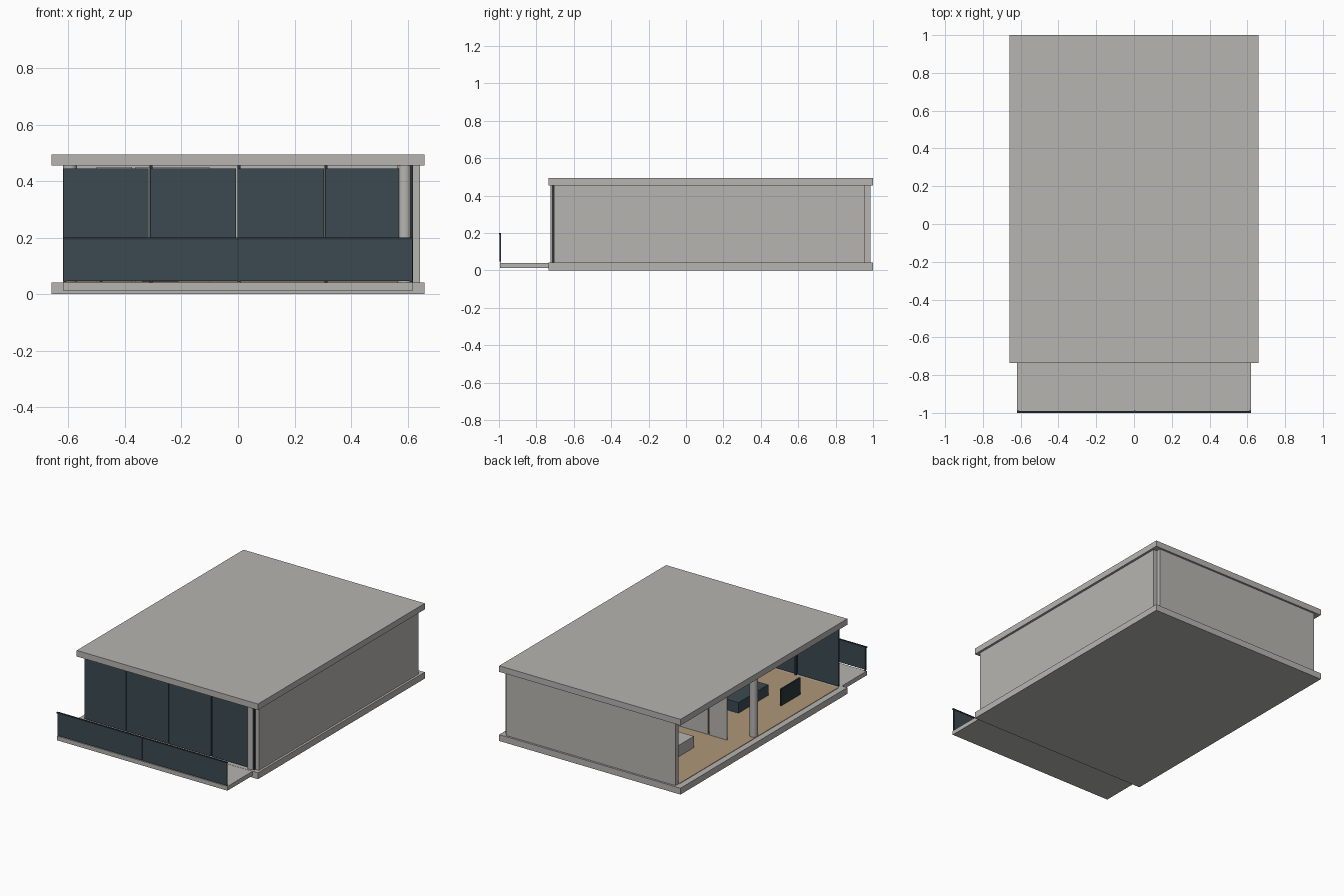
import bpy

if "Cube" in bpy.data.objects:
    bpy.data.objects.remove(bpy.data.objects["Cube"])


def material(name, color):
    m = bpy.data.materials.new(name)
    m.diffuse_color = (*color, 1)
    m.use_nodes = True
    m.node_tree.nodes["Principled BSDF"].inputs["Base Color"].default_value = m.diffuse_color
    return m


GRAY = material("concrete_gray", (0.47, 0.46, 0.44))
DARK = material("dark_blue_glass", (0.045, 0.068, 0.083))
FRAME = material("near_black_frame", (0.025, 0.036, 0.043))
WOOD = material("light_wood", (0.42, 0.31, 0.19))


def box(name, x, y, z, mat):
    """Axis-aligned box from (min, max) ranges."""
    bpy.ops.mesh.primitive_cube_add(
        size=1, location=[(r[0] + r[1]) / 2 for r in (x, y, z)])
    o = bpy.context.object
    o.name = name
    o.scale = [r[1] - r[0] for r in (x, y, z)]
    bpy.ops.object.transform_apply(location=False, rotation=False, scale=True)
    o.data.materials.append(mat)
    return o


def column(name, x, y):
    bpy.ops.mesh.primitive_cylinder_add(
        vertices=24, radius=0.025, depth=ROOF - FLOOR,
        location=(x, y, (ROOF + FLOOR) / 2))
    o = bpy.context.object
    o.name = name
    o.data.materials.append(GRAY)
    bpy.ops.object.shade_smooth_by_angle()


FLOOR, ROOF = 0.042, 0.455

# Slabs and balcony
box("base_slab", (-0.66, 0.66), (-0.735, 1.0), (0, FLOOR), GRAY)
box("roof_slab", (-0.66, 0.66), (-0.735, 1.0), (ROOF, 0.495), GRAY)
box("balcony_slab", (-0.62, 0.62), (-0.995, -0.735), (0.013, 0.041), GRAY)
box("wood_floor", (-0.62, 0.62), (-0.70, 0.955), (FLOOR, 0.045), WOOD)

# Outer walls; the left side stays open
box("right_wall", (0.62, 0.645), (-0.705, 0.957), (FLOOR, ROOF), GRAY)
box("back_wall", (-0.615, 0.62), (0.957, 0.987), (FLOOR, ROOF), GRAY)

# Round columns
column("front_column", 0.59, -0.70)
column("side_column", -0.595, 0.145)

# Front glazing with posts behind the joints
edges = [-0.62, -0.313, -0.004, 0.307, 0.612]
for i in range(4):
    box(f"glass_panel_{i + 1}", (edges[i] + 0.003, edges[i + 1] - 0.003),
        (-0.715, -0.707), (0.048, 0.445), DARK)
for i, x in enumerate((-0.308, 0.003, 0.312)):
    box(f"glass_post_{i + 1}", (x - 0.005, x + 0.005),
        (-0.706, -0.696), (FLOOR, ROOF), FRAME)
box("corner_post", (0.611, 0.62), (-0.715, -0.70), (FLOOR, ROOF), FRAME)

# Balcony railing
for name, x in (("left", (-0.617, -0.002)), ("right", (0.002, 0.617))):
    box(f"railing_panel_{name}", x, (-0.998, -0.993), (0.047, 0.195), DARK)
box("handrail", (-0.62, 0.62), (-1.0, -0.99), (0.193, 0.2), FRAME)
for i, x in enumerate((-0.612, 0.003, 0.612)):
    box(f"railing_post_{i + 1}", (x - 0.004, x + 0.004),
        (-0.993, -0.988), (0.04, 0.195), FRAME)

# Interior partition with a narrow opening
box("partition_end", (-0.50, -0.375), (0.28, 0.29), (0.045, 0.45), GRAY)
box("partition_main", (-0.362, -0.10), (0.28, 0.29), (0.045, 0.45), GRAY)

# Furniture
box("bed", (-0.40, -0.10), (0.49, 0.78), (0.045, 0.12), GRAY)
box("bench", (-0.34, -0.21), (-0.37, -0.06), (0.045, 0.115), DARK)
box("low_screen", (-0.49, -0.48), (-0.49, -0.29), (0.045, 0.155), FRAME)
